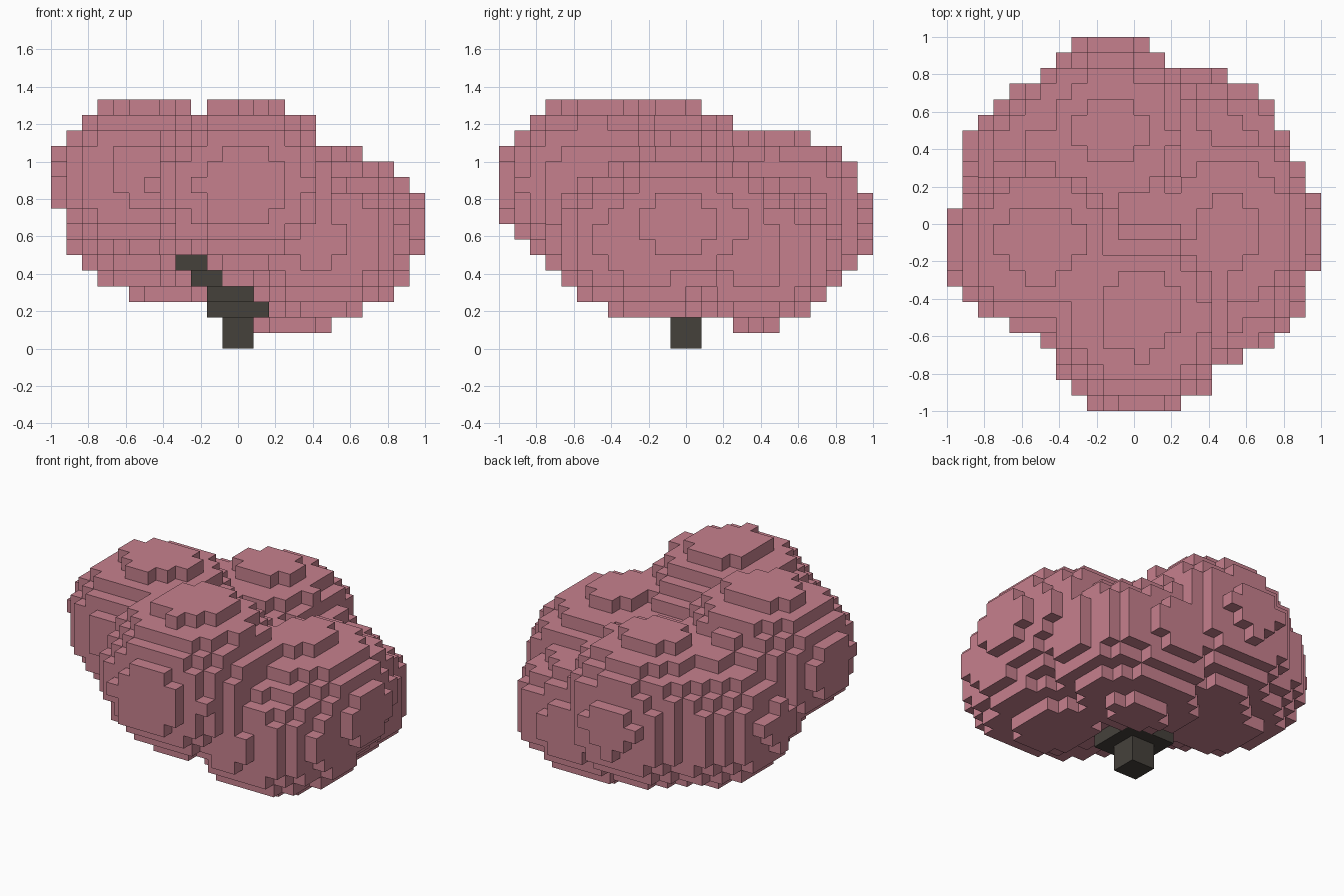
import bpy, bmesh
from mathutils import Vector

cube = bpy.data.objects.get("Cube")
if cube:
    bpy.data.objects.remove(cube, do_unlink=True)

S = 1 / 12  # size of one block


def material(name, rgb):
    m = bpy.data.materials.new(name)
    m.use_nodes = True
    col = (*rgb, 1)
    m.diffuse_color = col
    m.node_tree.nodes["Principled BSDF"].inputs["Base Color"].default_value = col
    return m


pink = material("dusty pink leaves", (0.565, 0.217, 0.27))
bark = material("dark bark", (0.060, 0.053, 0.044))


def block_object(name, cells, mat):
    """Make a mesh from the exposed sides of a set of grid cells."""
    bm = bmesh.new()
    corners = {}

    def vert(key):
        if key not in corners:
            corners[key] = bm.verts.new(Vector(key) * S)
        return corners[key]

    for c in sorted(cells):
        for axis in range(3):
            u, v = (axis + 1) % 3, (axis + 2) % 3
            for side in (0, 1):
                near = list(c)
                near[axis] += 2 * side - 1
                if tuple(near) in cells:
                    continue
                ring = []
                for du, dv in ((0, 0), (1, 0), (1, 1), (0, 1)):
                    k = list(c)
                    k[axis] += side
                    k[u] += du
                    k[v] += dv
                    ring.append(vert(tuple(k)))
                bm.faces.new(ring if side else ring[::-1])
    me = bpy.data.meshes.new(name)
    bm.to_mesh(me)
    bm.free()
    me.materials.append(mat)
    ob = bpy.data.objects.new(name, me)
    bpy.context.collection.objects.link(ob)
    return ob


def box(x0, x1, y0, y1, z0, z1):
    return {(x, y, z) for x in range(x0, x1) for y in range(y0, y1)
            for z in range(z0, z1)}


# Trunk: square post, wider fork, branch stepping forward
trunk = box(-1, 1, -1, 1, 0, 4) | box(-2, 2, -2, 2, 2, 3)
trunk |= box(-2, 1, -3, 0, 3, 4)
trunk |= box(-3, -1, -4, -2, 4, 5) | box(-4, -2, -5, -3, 5, 6)

# Leaf clumps: centre and radii
clumps = [
    ((-0.50, -0.11, 0.92), (0.50, 0.47, 0.417)),    # right clump
    ((0.03, -0.49, 0.87), (0.51, 0.53, 0.465)),     # front clump
    ((-0.12, 0.49, 0.69), (0.50, 0.50, 0.47)),      # back clump
    ((0.50, -0.03, 0.67), (0.50, 0.54, 0.40)),      # left clump
    ((-0.40, 0.31, 0.67), (0.50, 0.50, 0.42)),      # low back right clump
    ((0.30, 0.375, 0.50), (0.53, 0.46, 0.40)),      # low back left clump
    ((0.456, -0.19, 0.58), (0.50, 0.55, 0.42)),     # low front left clump
    ((0.00, 0.05, 0.60), (0.45, 0.45, 0.40)),       # middle clump
]


def in_leaves(cell):
    p = [(i + 0.5) * S for i in cell]
    return any(sum(((a - b) / r) ** 2 for a, b, r in zip(p, c, rad)) <= 1
               for c, rad in clumps)


leaves = {c for c in box(-12, 12, -12, 12, 1, 16) if in_leaves(c)} - trunk

block_object("trunk", trunk, bark)
block_object("leaf_crown", leaves, pink)
